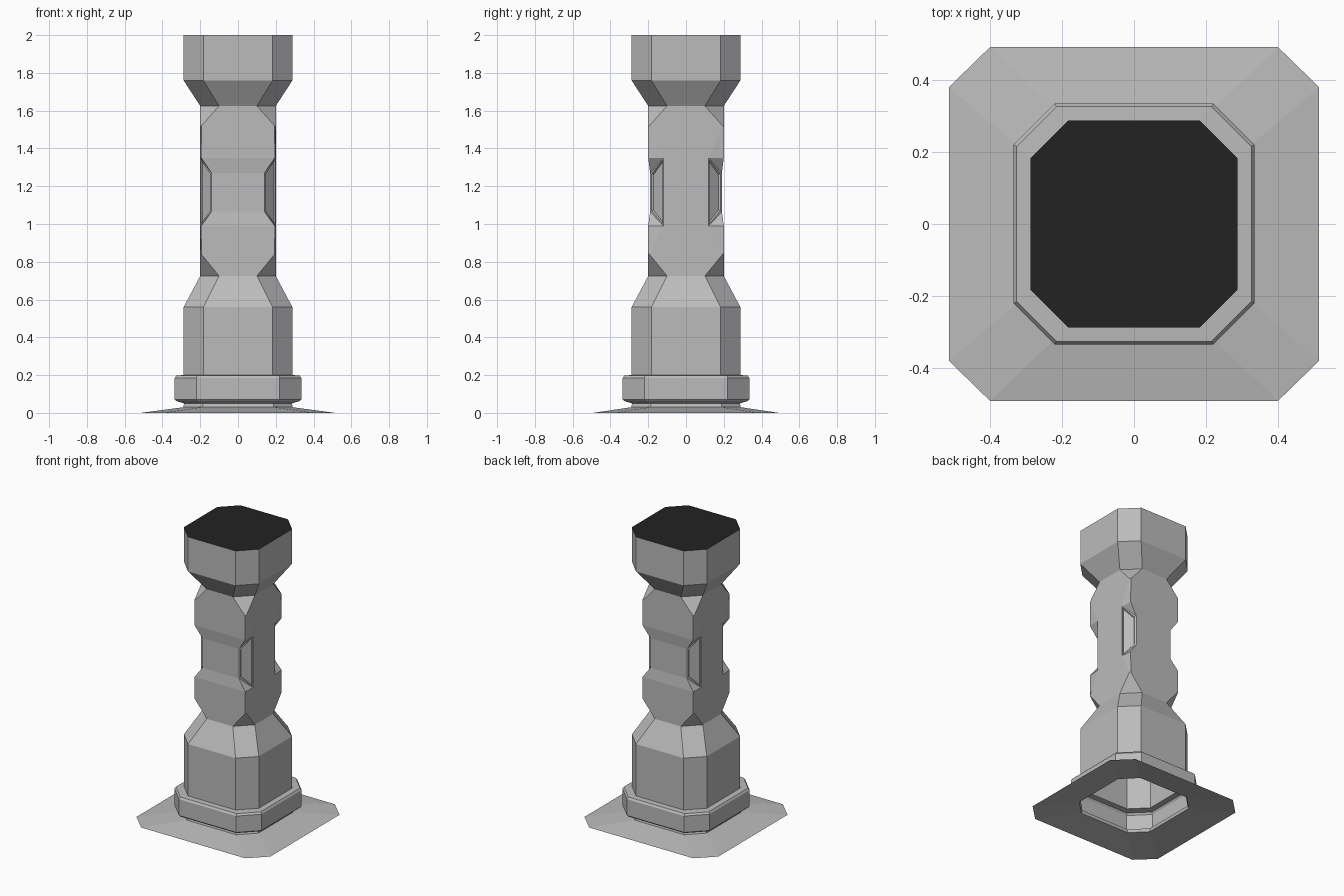
import bpy
import bmesh

cube = bpy.data.objects.get("Cube")
if cube:
    bpy.data.objects.remove(cube, do_unlink=True)


def make_material(name, value):
    mat = bpy.data.materials.new(name)
    mat.use_nodes = True
    colour = (value, value, value, 1)
    mat.diffuse_color = colour
    mat.node_tree.nodes["Principled BSDF"].inputs["Base Color"].default_value = colour
    return mat


stone = make_material("light_grey", 0.5)
black = make_material("near_black", 0.016)


def finish(bm, name, mat):
    mesh = bpy.data.meshes.new(name)
    bm.to_mesh(mesh)
    bm.free()
    mesh.materials.append(mat)
    obj = bpy.data.objects.new(name, mesh)
    bpy.context.collection.objects.link(obj)
    return obj


def ring(bm, a, b):
    """Eight-sided loop from a front/back corner point and a side corner point."""
    loop = []
    for sx, sy in ((1, 1), (-1, 1), (-1, -1), (1, -1)):
        pair = [b, a] if sx * sy > 0 else [a, b]
        loop += [bm.verts.new((sx * x, sy * y, z)) for x, y, z in pair]
    return loop


def octagon(z, half, cut):
    return (half - cut, half, z), (half, half - cut, z)


def loft(sections):
    bm = bmesh.new()
    loops = [ring(bm, a, b) for a, b in sections]
    for low, high in zip(loops, loops[1:]):
        for i in range(8):
            j = (i + 1) % 8
            bm.faces.new((low[i], low[j], high[j], high[i]))
    # Coincident corner points merge, leaving the triangular notch ends
    bmesh.ops.remove_doubles(bm, verts=bm.verts, dist=0.0004)
    bm.normal_update()
    return bm


# Thin sloping ground skirt, open in the middle
neck = octagon(0.03, 0.29, 0.10)
finish(loft([((0.40, 0.492, 0), (0.515, 0.38, 0)), neck]), "base_skirt", stone)

# Neck and chamfered band
foot = octagon(0.2, 0.288, 0.105)
band = [neck, octagon(0.05, 0.285, 0.10), octagon(0.055, 0.30, 0.105),
        octagon(0.062, 0.325, 0.11), octagon(0.072, 0.335, 0.115),
        octagon(0.185, 0.335, 0.115), octagon(0.198, 0.326, 0.11), foot]
finish(loft(band), "base_band", stone)

# Shaft: wide foot, square waist with notched corners, wide head
side_low, side_high = (0.2, 0.12, 0.99), (0.2, 0.12, 1.35)
head = octagon(2.0, 0.288, 0.105)
shaft = [foot, octagon(0.56, 0.288, 0.105),
         octagon(0.725, 0.2, 0.10), octagon(0.84, 0.2, 0.006),
         ((0.195, 0.2, 0.99), side_low),
         ((0.14, 0.19, 1.065), side_low),
         ((0.14, 0.19, 1.27), side_high),
         ((0.195, 0.2, 1.35), side_high),
         octagon(1.52, 0.2, 0.006), octagon(1.625, 0.2, 0.10),
         octagon(1.76, 0.288, 0.105), head]
bm = loft(shaft)

# Framed recess in each notched corner
panels = [f for f in bm.faces
          if 1.1 < f.calc_center_median().z < 1.25
          and min(abs(f.normal.x), abs(f.normal.y)) > 0.3]
bmesh.ops.inset_individual(bm, faces=panels, thickness=0.012, depth=0)
bmesh.ops.inset_individual(bm, faces=panels, thickness=0.006, depth=-0.01)
finish(bm, "column_shaft", stone)

# Flat dark cap on the head
bm = bmesh.new()
bm.faces.new(ring(bm, *head))
finish(bm, "top_cap", black)
